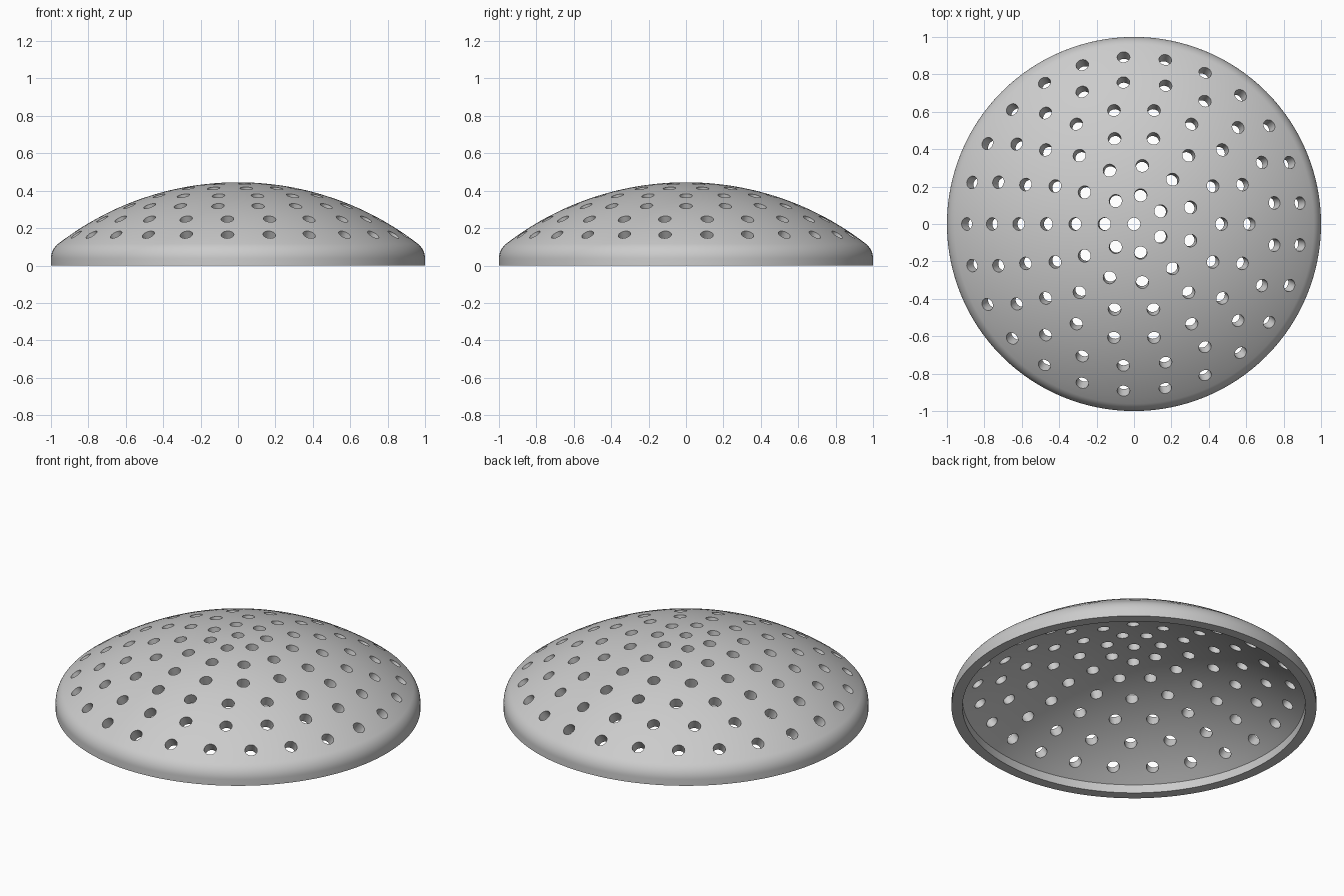
import bpy, bmesh
from math import sin, cos, asin, atan2, sqrt, radians, pi
from mathutils import Matrix, Vector

if "Cube" in bpy.data.objects:
    bpy.data.objects.remove(bpy.data.objects["Cube"], do_unlink=True)

OUTER, INNER = 1.57, 1.505      # sphere radii of the two dome skins
CENTRE_Z = 0.445 - OUTER        # shared sphere centre
FILLET = 0.10                   # rounding of the outer rim
WALL = 0.94                     # inner radius of the rim
HOLE = 0.034
RING_STEP = 0.101               # polar angle between hole rings
RING_COUNTS = [1, 7, 11, 14, 18, 21, 25]


def arc(radius, start, end, steps, cx=0.0, cz=CENTRE_Z):
    """Profile points; angles are measured from the vertical axis."""
    angles = [start + (end - start) * i / steps for i in range(steps + 1)]
    return [(cx + radius * sin(a), cz + radius * cos(a)) for a in angles]


def mesh_object(name, bm):
    mesh = bpy.data.meshes.new(name)
    bm.to_mesh(mesh)
    bm.free()
    obj = bpy.data.objects.new(name, mesh)
    bpy.context.collection.objects.link(obj)
    return obj


# Material
grey = bpy.data.materials.new("plain_grey")
grey.use_nodes = True
colour = (0.6, 0.6, 0.6, 1.0)
grey.diffuse_color = colour
grey.node_tree.nodes["Principled BSDF"].inputs["Base Color"].default_value = colour

# Dome shell: outer skin, rounded rim, flat foot, inner wall, inner skin
fillet_x = 1.0 - FILLET
fillet_z = CENTRE_Z + sqrt((OUTER - FILLET) ** 2 - fillet_x ** 2)
tangent = atan2(fillet_x, fillet_z - CENTRE_Z)
profile = arc(OUTER, 0, tangent, 24)
profile += arc(FILLET, tangent, pi / 2, 10, fillet_x, fillet_z)[1:]
profile += [(1.0, 0.0), (WALL, 0.0)]
profile += arc(INNER, asin(WALL / INNER), 0, 24)

bm = bmesh.new()
verts = [bm.verts.new((x, 0, z)) for x, z in profile]
edges = [bm.edges.new(pair) for pair in zip(verts, verts[1:])]
bmesh.ops.spin(bm, geom=verts + edges, cent=(0, 0, 0), axis=(0, 0, 1),
               angle=2 * pi, steps=128, use_merge=False)
bmesh.ops.remove_doubles(bm, verts=bm.verts, dist=0.0001)
bmesh.ops.recalc_face_normals(bm, faces=bm.faces)
dome = mesh_object("perforated_dome", bm)
dome.data.materials.append(grey)

# Drill pins: concentric rings pointing out from the sphere centre
bm = bmesh.new()
for ring, count in enumerate(RING_COUNTS):
    polar = ring * RING_STEP
    for i in range(count):
        turn = pi - 2 * pi * i / count
        direction = Vector((sin(polar) * cos(turn), sin(polar) * sin(turn), cos(polar)))
        place = Matrix.Translation(Vector((0, 0, CENTRE_Z)) + direction * (OUTER - 0.03))
        place = place @ direction.to_track_quat('Z', 'Y').to_matrix().to_4x4()
        bmesh.ops.create_cone(bm, cap_ends=True, segments=24, radius1=HOLE,
                              radius2=HOLE, depth=0.2, matrix=place)
pins = mesh_object("drill_pins", bm)
pins.data.materials.append(grey)
pins.hide_render = True

# Cut the holes and keep the result as plain mesh
cut = dome.modifiers.new("holes", 'BOOLEAN')
cut.operation = 'DIFFERENCE'
cut.solver = 'EXACT'
cut.object = pins
evaluated = dome.evaluated_get(bpy.context.evaluated_depsgraph_get())
drilled = bpy.data.meshes.new_from_object(evaluated)
dome.modifiers.clear()
dome.data = drilled
drilled.name = "perforated_dome"
bpy.data.objects.remove(pins, do_unlink=True)

# Smooth skins with crisp hole and rim edges
for obj in bpy.context.selected_objects:
    obj.select_set(False)
dome.select_set(True)
bpy.context.view_layer.objects.active = dome
bpy.ops.object.shade_smooth_by_angle(angle=radians(30))
